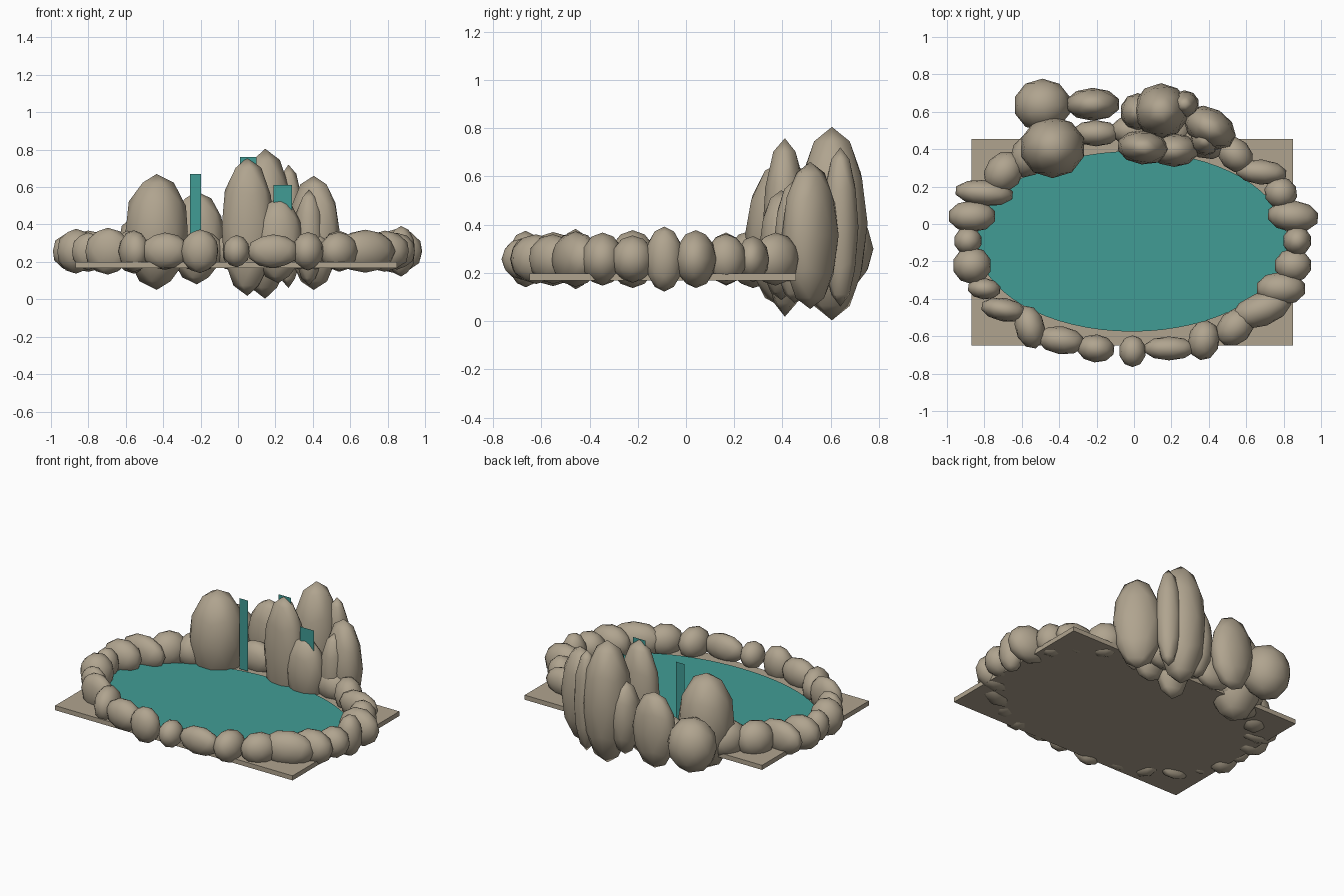
import bpy, bmesh, math
from mathutils import Matrix


def material(name, rgb):
    m = bpy.data.materials.new(name)
    m.diffuse_color = (*rgb, 1)
    return m


STONE = material("warm_stone", (0.434, 0.371, 0.275))
WATER = material("teal_water", (0.053, 0.335, 0.300))


def finish(name, bm, mat, smooth=False):
    mesh = bpy.data.meshes.new(name)
    for f in bm.faces:
        f.smooth = smooth
    bm.to_mesh(mesh)
    bm.free()
    mesh.materials.append(mat)
    obj = bpy.data.objects.new(name, mesh)
    bpy.context.collection.objects.link(obj)
    return obj


def rock(name, x, y, z, rx, ry, rz, turn=0):
    bm = bmesh.new()
    bmesh.ops.create_icosphere(bm, subdivisions=2, radius=1)
    m = (Matrix.Translation((x, y, z)) @ Matrix.Rotation(math.radians(turn), 4, 'Z')
         @ Matrix.Diagonal((rx, ry, rz, 1)))
    bmesh.ops.transform(bm, matrix=m, verts=bm.verts)
    finish(name, bm, STONE, smooth=True)


# Ground slab under the pond
bm = bmesh.new()
bmesh.ops.create_cube(bm, size=1)
bmesh.ops.transform(bm, verts=bm.verts, matrix=Matrix.Translation((-0.01, -0.097, 0.183))
                    @ Matrix.Diagonal((1.72, 1.105, 0.03, 1)))
finish("ground_slab", bm, STONE)

# Oval pond surface
bm = bmesh.new()
bmesh.ops.create_circle(bm, cap_ends=True, segments=64, radius=1)
bmesh.ops.transform(bm, verts=bm.verts, matrix=Matrix.Translation((-0.01, -0.093, 0.207))
                    @ Matrix.Diagonal((0.83, 0.482, 1, 1)))
finish("pond_water", bm, WATER)

# Ring of border rocks, evenly spaced on an ellipse: length, width, half height, turn
BORDER = [
    (.077, .080, .135, 0), (.140, .085, .120, -5), (.090, .085, .105, -30), (.140, .067, .095, -5),
    (.110, .085, .110, -45), (.130, .090, .110, -20), (.120, .080, .110, 0), (.120, .080, .110, 0),
    (.130, .070, .110, 0), (.120, .100, .110, 0), (.130, .100, .120, 60), (.120, .100, .120, 50),
    (.160, .070, .110, -5), (.130, .085, .110, 0), (.075, .075, .100, 0), (.105, .100, .120, 0),
    (.090, .057, .100, -5), (.125, .063, .125, -10), (.080, .118, .112, 15), (.130, .075, .100, -8),
    (.102, .075, .117, -5), (.072, .085, .086, 0), (.140, .064, .090, 0), (.085, .108, .103, -10),
    (.115, .090, .103, 45), (.170, .090, .115, 20), (.135, .090, .110, 0), (.100, .090, .098, 0),
]
for i, (rx, ry, rz, turn) in enumerate(BORDER):
    a = math.tau * i / len(BORDER)
    rock(f"border_rock_{i + 1}", -0.008 + 0.88 * math.cos(a), -0.09 + 0.59 * math.sin(a),
         0.257, rx, ry, rz, turn)

# Tall boulders behind the pond
BOULDERS = [
    (-.435, .410, .360, .175, .165, .310, 0),
    (-.490, .635, .300, .155, .142, .175, 0),
    (-.220, .640, .328, .148, .088, .248, 0),
    (.050, .410, .388, .142, .092, .370, -5),
    (.145, .605, .404, .150, .148, .401, 0),
    (.270, .640, .390, .080, .075, .330, 0),
    (.405, .515, .355, .150, .105, .305, -30),
    (.215, .395, .315, .132, .090, .228, 0),
    (.380, .450, .330, .080, .085, .255, 0),
    (.020, .600, .330, .095, .100, .240, 0),
]
for i, b in enumerate(BOULDERS):
    rock(f"tall_boulder_{i + 1}", *b)

# Thin upright waterfall sheets: left, right, depth, top
for i, (x0, x1, y, top) in enumerate([(-.257, -.197, .385, .67), (.01, .10, .405, .76),
                                      (.19, .29, .37, .61)]):
    bm = bmesh.new()
    bm.faces.new([bm.verts.new(p) for p in
                  ((x0, y, .207), (x1, y, .207), (x1, y, top), (x0, y, top))])
    finish(f"waterfall_sheet_{i + 1}", bm, WATER)
